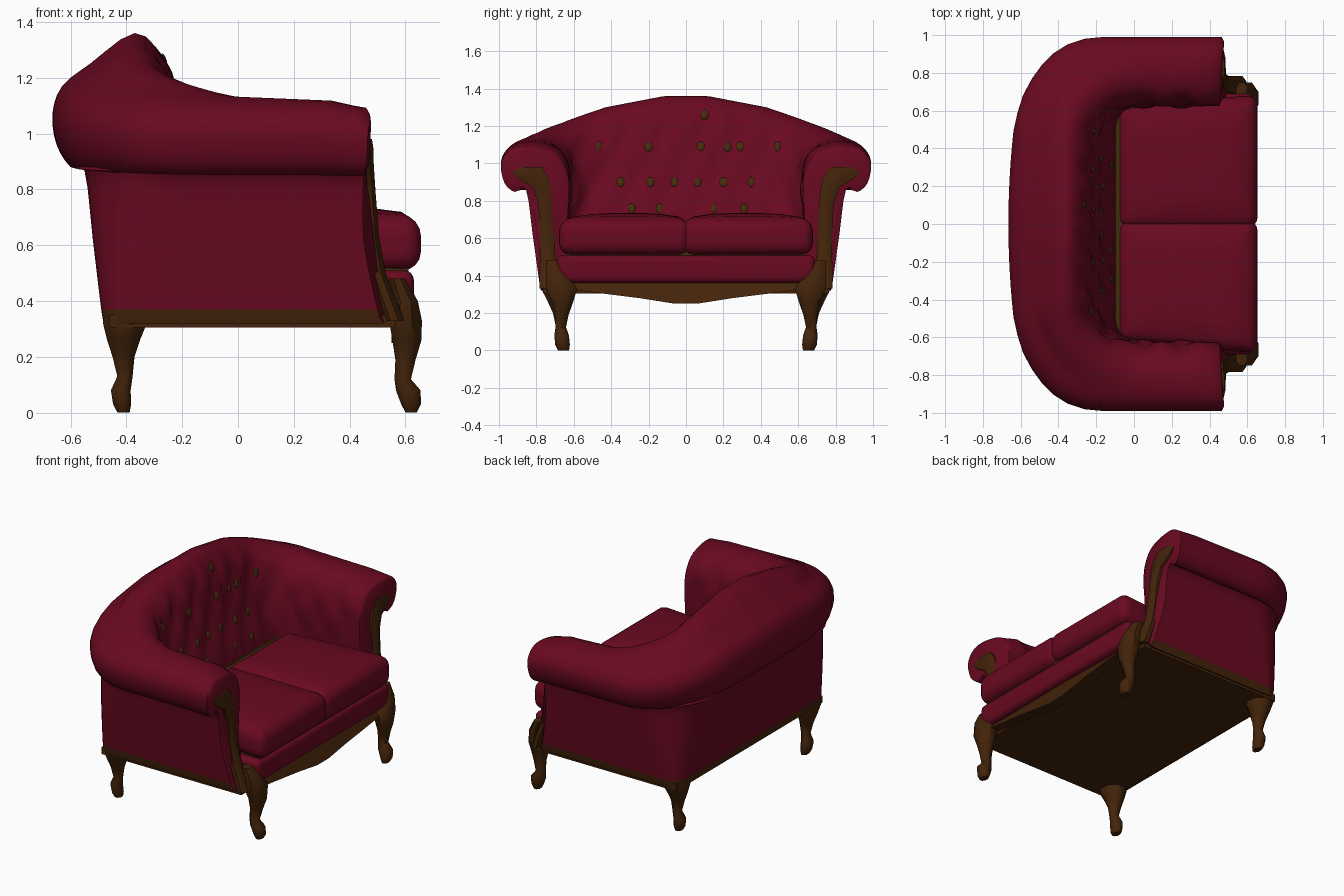
import bpy, bmesh, math
from mathutils import Vector
from mathutils.bvhtree import BVHTree

if "Cube" in bpy.data.objects:
    bpy.data.objects.remove(bpy.data.objects["Cube"])


def material(name, rgb):
    m = bpy.data.materials.new(name)
    m.diffuse_color = (*rgb, 1)
    m.use_nodes = True
    m.node_tree.nodes["Principled BSDF"].inputs["Base Color"].default_value = m.diffuse_color
    return m


RED = material("wine red fabric", (0.142, 0.0028, 0.0145))
WOOD = material("brown wood", (0.056, 0.017, 0.003))
OLIVE = material("dark olive seam", (0.060, 0.024, 0.004))


def finish(bm, name, mats, angle=45):
    bmesh.ops.recalc_face_normals(bm, faces=bm.faces)
    me = bpy.data.meshes.new(name)
    bm.to_mesh(me)
    bm.free()
    for m in mats:
        me.materials.append(m)
    ob = bpy.data.objects.new(name, me)
    bpy.context.collection.objects.link(ob)
    for p in me.polygons:
        p.use_smooth = True
    me.set_sharp_from_angle(angle=math.radians(angle))
    return ob


def box(name, lo, hi, mat, bevel=0.0, crown=0.0, taper=0.0):
    bm = bmesh.new()
    bmesh.ops.create_cube(bm, size=1)
    lo, hi = Vector(lo), Vector(hi)
    s = hi - lo
    for v in bm.verts:
        v.co *= s
    if bevel:
        bmesh.ops.bevel(bm, geom=list(bm.edges), offset=bevel, segments=4,
                        profile=0.5, affect='EDGES')
    if crown:
        # puff the top of a cushion
        big = [f for f in bm.faces if f.calc_area() > 0.02]
        edges = list({e for f in big for e in f.edges})
        bmesh.ops.subdivide_edges(bm, edges=edges, cuts=5, use_grid_fill=True)
        for v in bm.verts:
            a, b = 2 * v.co.x / s.x, 2 * v.co.y / s.y
            if v.co.z > 0:
                v.co.z += crown * (1 - a ** 4) * (1 - abs(b) ** 3)
    for v in bm.verts:
        v.co += (lo + hi) / 2
        v.co.y *= 1 - taper * (hi.x - v.co.x) / s.x
    return finish(bm, name, [mat], 60)


def column(name, rings, mat, side, n=8):
    """Loft of ellipses (x, y, z, rx, ry), mirrored by side."""
    bm = bmesh.new()
    loops = []
    for x, y, z, rx, ry in rings:
        loops.append([bm.verts.new((x + rx * math.cos(2 * math.pi * k / n + .39) * 1.06,
                                    side * (y + ry * math.sin(2 * math.pi * k / n + .39) * 1.06), z))
                      for k in range(n)])
    for a, b in zip(loops, loops[1:]):
        for k in range(n):
            bm.faces.new((a[k], a[(k + 1) % n], b[(k + 1) % n], b[k]))
    bm.faces.new(loops[0])
    bm.faces.new(loops[-1])
    return finish(bm, name, [mat], 50)


# ---- upholstered shell: U-shaped rings stacked round the section ----
# half width, back x, corner radius, arm front x, z on arm, z at back middle
SECTION = [
    (.775, -.48, .10, .52, .32, .32),
    (.785, -.49, .11, .50, .37, .37),
    (.82, -.52, .20, .45, .62, .62),
    (.855, -.55, .30, .45, .86, .87),
    (.915, -.60, .42, .45, .85, .88),
    (.97, -.65, .48, .46, .90, .96),
    (.99, -.665, .50, .465, 1.00, 1.07),
    (.955, -.63, .50, .465, 1.07, 1.17),
    (.89, -.53, .46, .46, 1.105, 1.25),
    (.79, -.37, .36, .455, 1.11, 1.36),
    (.69, -.27, .28, .45, 1.07, 1.27),
    (.635, -.22, .22, .45, .97, 1.10),
    (.625, -.17, .18, .45, .84, .90),
    (.635, -.10, .14, .45, .68, .68),
    (.64, -.09, .14, .48, .46, .46),
    (.64, -.09, .14, .52, .33, .33),
]
STEPS = 3


def spline(keys):
    out = []
    for i in range(len(keys) - 1):
        p = [keys[max(0, min(len(keys) - 1, i + d))] for d in (-1, 0, 1, 2)]
        for s in range(STEPS):
            t = s / STEPS
            out.append([b + .5 * t * (c - a + t * (2 * a - 5 * b + 4 * c - d + t * (3 * (b - c) + d - a)))
                        for a, b, c, d in zip(*p)])
    return out + [list(keys[-1])]


def half_ring(w, xb, r, xf, za, zm):
    """Points, rise factor and outward normals: arm, corner, half the back."""
    pts = []
    for i in range(12):
        s = i / 12
        pts.append((xf + (xb + r - xf) * s, w, .09 * s - .1 * max(0, 1 - 4 * s), 0, 1))
    for i in range(9):
        a = math.pi / 2 * i / 8
        nx, ny = -math.sin(a), math.cos(a)
        pts.append((xb + r + r * nx, w - r + r * ny, .09 + .67 * (i / 8) ** 1.15, nx, ny))
    for i in range(1, 17):
        s = i / 16
        pts.append((xb, (w - r) * (1 - s), min(1, .76 + .33 * s), -1, 0))
    return [(x, y, za + (zm - za) * f, nx, ny) for x, y, f, nx, ny in pts]


bm = bmesh.new()
grid = []
rings = spline(SECTION)
for j, ring in enumerate(rings):
    half = half_ring(*ring)
    full = half + [(x, -y, z, nx, -ny) for x, y, z, nx, ny in reversed(half[:-1])]
    row = []
    for k, (x, y, z, nx, ny) in enumerate(full):
        if j >= 10 * STEPS and z > .72:      # diamond tufting on the inside
            s = y if abs(nx) > .5 else .55 + abs(x + .2)
            a, b = math.pi * (s / .2 + z / .34), math.pi * (s / .2 - z / .34)
            d = .03 * (.5 - math.sqrt(abs(math.sin(a) * math.sin(b))))
            if 1 < k < len(full) - 2:
                x, y = x + nx * d, y + ny * d
        if nx < -.3 and 4 * STEPS <= j <= 8 * STEPS:   # bowed back roll
            x += .04 * min(1, (y / .6) ** 2) * min(1, (-nx - .3) * 2)
        row.append(bm.verts.new((x, y, z)))
    grid.append(row)
nr, nc = len(grid), len(grid[0])
for j in range(nr):
    a, b = grid[j], grid[(j + 1) % nr]
    for k in range(nc - 1):
        f = bm.faces.new((a[k], a[k + 1], b[k + 1], b[k]))
        if j < STEPS or j == nr - 1:
            f.material_index = 1             # wooden bottom rail
        elif j >= 13 * STEPS:
            f.material_index = 2             # seam beside the seat
caps = [bm.faces.new([row[k] for row in grid]) for k in (0, nc - 1)]
bmesh.ops.recalc_face_normals(bm, faces=bm.faces)
bmesh.ops.inset_region(bm, faces=caps, thickness=.02, depth=.01)
tree = BVHTree.FromBMesh(bm)
finish(bm, "upholstered_shell", [RED, WOOD, OLIVE], 60)

# ---- buttons on the tufted back ----
bm = bmesh.new()
for z, ys in ((1.09, (-.47, -.2, .08, .22, .29, .49)), (.90, (-.35, -.19, -.06, .06, .2, .35)),
              (.76, (-.29, -.14, .15, .31)), (1.26, (.1,))):
    for y in ys:
        hit = tree.ray_cast(Vector((.3, y, z)), Vector((-1, 0, 0)))[0]
        if hit:
            r = bmesh.ops.create_uvsphere(bm, u_segments=8, v_segments=6, radius=.021)
            for v in r["verts"]:
                v.co = Vector((v.co.x * .4 - v.co.z * .35, v.co.y, v.co.z * 1.3)) + hit
finish(bm, "back_buttons", [OLIVE])

# ---- seat ----
box("seat_rail", (-.15, -.69, .36), (.63, .69, .51), RED, .035)
box("seat_gap_strip", (-.1, -.64, .48), (.61, .64, .525), OLIVE)
box("seat_back_strip", (-.11, -.63, .50), (.02, .63, .67), OLIVE)
for side, nm in ((1, "left"), (-1, "right")):
    y0, y1 = sorted((side * -.025, side * .685))
    box("seat_cushion_" + nm, (-.085, y0, .51), (.655, y1, .70), RED, .065, .035, .10)

# ---- wooden base and shaped front apron ----
box("base_board", (-.46, -.765, .305), (.56, .765, .35), WOOD)
bm = bmesh.new()
outline = [(-.72, .385), (-.68, .33), (-.53, .315), (-.25, .28), (-.06, .25), (.06, .25),
           (.25, .28), (.53, .315), (.68, .33), (.72, .385)]
face = bm.faces.new([bm.verts.new((.55, y, z)) for y, z in outline])
ext = bmesh.ops.extrude_face_region(bm, geom=[face])
for v in ext["geom"]:
    if isinstance(v, bmesh.types.BMVert):
        v.co.x = .62 - .05 * (abs(v.co.y) > .7)
finish(bm, "front_apron", [WOOD], 30)

# ---- cabriole legs and arm-front trim, both sides ----
for side, nm in ((1, "left"), (-1, "right")):
    column("front_leg_" + nm, [
        (.62, .655, 0, .02, .03), (.62, .66, .03, .036, .04), (.61, .665, .08, .045, .04),
        (.59, .67, .12, .03, .028), (.60, .665, .19, .037, .038), (.605, .66, .26, .053, .058),
        (.60, .665, .33, .06, .085), (.60, .69, .40, .045, .06), (.57, .71, .48, .03, .04)], WOOD, side)
    column("back_leg_" + nm, [
        (-.41, .655, 0, .022, .03), (-.415, .66, .03, .033, .04), (-.42, .665, .08, .036, .04),
        (-.405, .67, .13, .028, .027), (-.41, .67, .20, .04, .042), (-.41, .675, .26, .06, .065),
        (-.405, .68, .32, .08, .09), (-.405, .68, .36, .075, .085)], WOOD, side)
    column("arm_front_trim_" + nm, [
        (.56, .735, .33, .035, .05), (.535, .735, .40, .035, .05), (.50, .74, .50, .03, .042),
        (.482, .742, .62, .025, .04), (.472, .75, .78, .022, .04), (.468, .77, .87, .02, .05),
        (.465, .815, .92, .02, .085), (.465, .84, .95, .02, .09), (.465, .83, .98, .015, .06)], WOOD, side)
